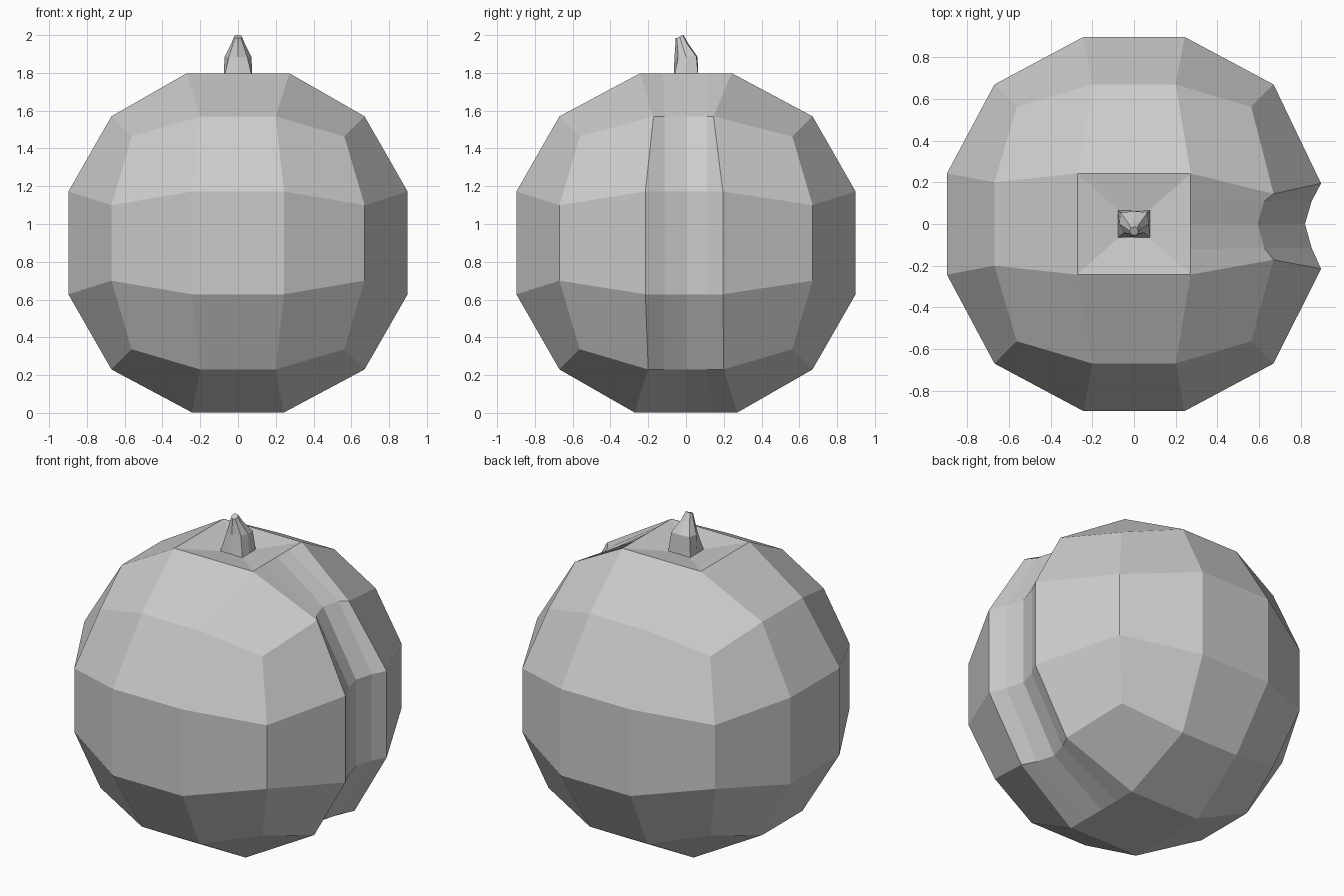
import bpy, bmesh
from mathutils import Vector

if "Cube" in bpy.data.objects:
    bpy.data.objects.remove(bpy.data.objects["Cube"])


def finish(bm, name):
    bmesh.ops.recalc_face_normals(bm, faces=bm.faces[:])
    mesh = bpy.data.meshes.new(name)
    bm.to_mesh(mesh)
    bm.free()
    obj = bpy.data.objects.new(name, mesh)
    bpy.context.collection.objects.link(obj)
    return obj


# Round body: a cube cut 3 x 3 on each side and rounded out
bm = bmesh.new()
bmesh.ops.create_cube(bm, size=2)
bmesh.ops.subdivide_edges(bm, edges=bm.edges[:], cuts=2, use_grid_fill=True)
for v in bm.verts:
    full = [abs(c) > 0.9 for c in v.co]
    signs = [1 if c > 0 else -1 for c in v.co]
    if sum(full) == 3:
        size = [0.563] * 3
    elif sum(full) == 2:
        size = [0.67 if f else 0.2 for f in full]
    else:
        axis = full.index(True)
        size = [0.243] * 3
        size[axis] = 0.898
        long_axis = 2 if axis < 2 else (0 if signs[2] > 0 else 1)
        size[long_axis] = 0.272
    v.co = Vector([s * d for s, d in zip(signs, size)]) + Vector((0, 0, 0.9))

# Vertical groove down the right side: narrow the strip, split it, sink it
strip = [e for e in bm.edges
         if all(v.co.x > 0.2 and abs(v.co.y) < 0.3 for v in e.verts)
         and e.verts[0].co.y * e.verts[1].co.y < 0]
for v in {v for e in strip for v in e.verts}:
    if 1.5 < v.co.z < 1.7:
        v.co.y = 0.145 if v.co.y > 0 else -0.172
    elif 0.5 < v.co.z < 1.3:
        v.co.y = 0.195 if v.co.y > 0 else -0.215
bmesh.ops.subdivide_edges(bm, edges=strip, cuts=3)
for v in bm.verts:
    if v.co.x > 0.6 and abs(v.co.y) < 0.13 and 0.1 < v.co.z < 1.7:
        if abs(v.co.y) < 0.04:
            v.co.x -= 0.077
            v.co.y = 0
        else:
            v.co.x -= 0.045
            v.co.y = 0.11 if v.co.y > 0 else -0.115

# Shallow dish at the top, around the stem
top = [f for f in bm.faces if all(v.co.z > 1.75 for v in f.verts)]
ret = bmesh.ops.extrude_discrete_faces(bm, faces=top)
for v in ret["faces"][0].verts:
    v.co = Vector((v.co.x * 0.26, v.co.y * 0.26, 1.765))
finish(bm, "body")

# Stem: square base, tapering to a small round tip leaning forward
# each ring: half width, half depth, y centre, height, front and back corner cut, slope
rings = [(0.077, 0.066, 0.0, 1.765, 1.0, 1.0, 0.0),
         (0.071, 0.061, 0.0, 1.885, 0.68, 0.9, 0.0),
         (0.036, 0.034, -0.022, 1.955, 0.72, 0.8, 0.0),
         (0.021, 0.021, -0.034, 1.992, 0.72, 0.72, 0.008)]
octagon = [(1, 0), (1, 1), (0, 1), (-1, 1), (-1, 0), (-1, -1), (0, -1), (1, -1)]
bm = bmesh.new()
loops = []
for w, d, yc, z, front, back, slope in rings:
    loop = []
    for x, y in octagon:
        cut = 1 if not (x and y) else (back if y > 0 else front)
        loop.append(bm.verts.new((x * w * cut, yc + y * d * cut, z + y * slope)))
    loops.append(loop)
for a, b in zip(loops, loops[1:]):
    for i in range(8):
        j = (i + 1) % 8
        bm.faces.new((a[i], a[j], b[j], b[i]))
bm.faces.new(loops[0])
bm.faces.new(loops[-1])
finish(bm, "stem")
